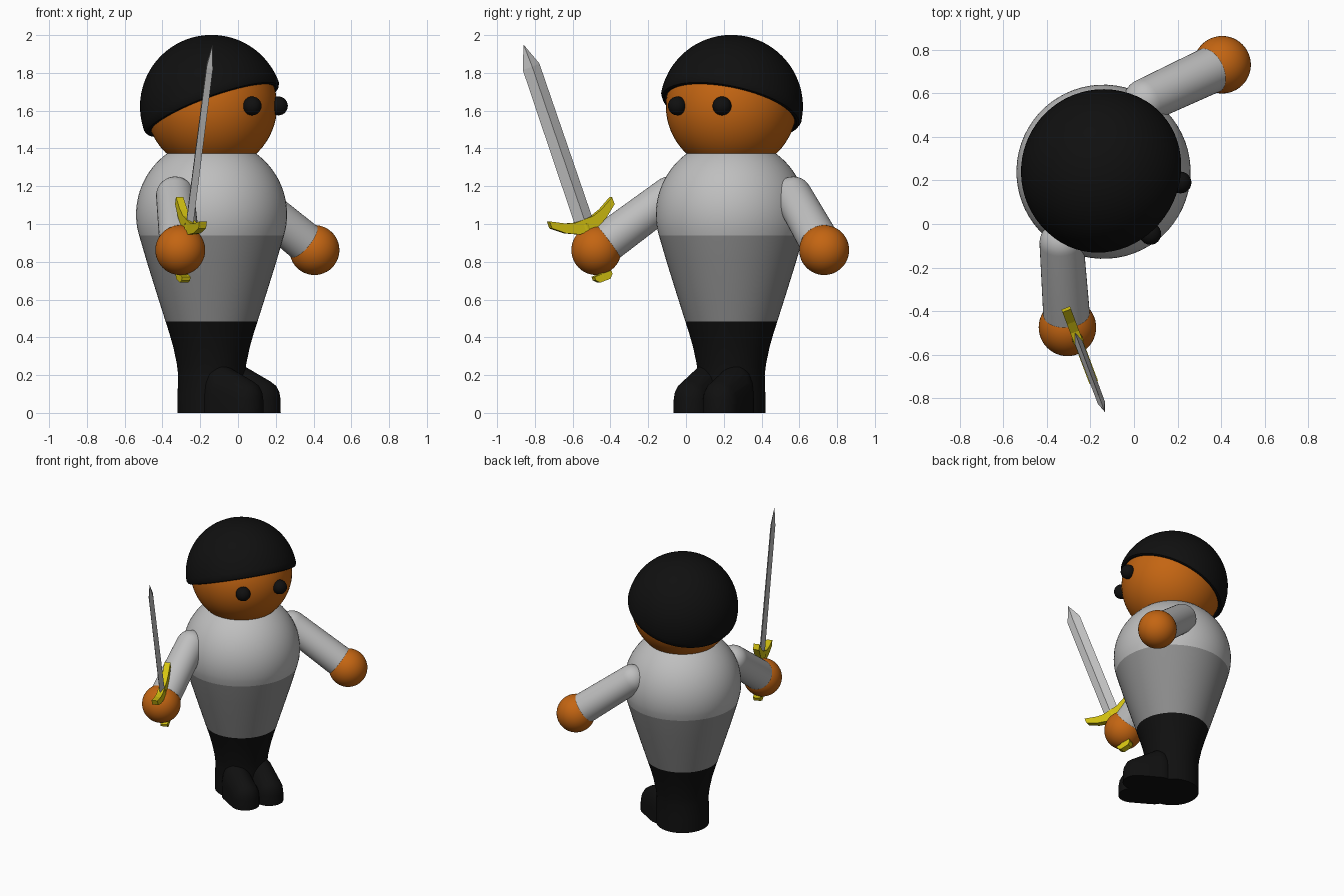
import bpy, bmesh, math
from mathutils import Matrix, Vector

if "Cube" in bpy.data.objects:
    bpy.data.objects.remove(bpy.data.objects["Cube"])


def material(name, *rgb):
    m = bpy.data.materials.new(name)
    m.diffuse_color = (*rgb, 1)
    m.use_nodes = True
    m.node_tree.nodes["Principled BSDF"].inputs["Base Color"].default_value = m.diffuse_color
    return m


BLACK = material("black", 0.005, 0.005, 0.005)
SKIN = material("orange", 0.55, 0.13, 0.006)
LIGHT = material("light_grey", 0.52, 0.52, 0.52)
DARK = material("dark_grey", 0.27, 0.27, 0.27)
GOLD = material("yellow", 0.68, 0.56, 0.006)

# Figure frame: local x is forward, local y is its left side
FIGURE = Matrix.Translation((-0.14, 0.24, 0)) @ Matrix.Rotation(math.radians(-30.5), 4, 'Z')


def finish(bm, name, mats, matrix, angle=32, rule=None):
    """Turn a bmesh into an object, smooth except at sharp edges."""
    bmesh.ops.recalc_face_normals(bm, faces=bm.faces[:])
    for f in bm.faces:
        f.smooth = angle > 0
        if rule:
            f.material_index = rule(f.calc_center_median())
    for e in bm.edges:
        e.smooth = e.calc_face_angle(0) < math.radians(angle)
    me = bpy.data.meshes.new(name)
    bm.to_mesh(me)
    bm.free()
    for m in mats:
        me.materials.append(m)
    ob = bpy.data.objects.new(name, me)
    ob.matrix_world = matrix
    bpy.context.collection.objects.link(ob)
    return ob


def lathe(name, profile, mats, matrix, n=64, rule=None):
    """Revolve (radius, z) points about z, ends capped."""
    bm = bmesh.new()
    rings = []
    for r, z in profile:
        rings.append([bm.verts.new((r * math.cos(2 * math.pi * i / n),
                                    r * math.sin(2 * math.pi * i / n), z)) for i in range(n)])
    for a, b in zip(rings, rings[1:]):
        for i in range(n):
            bm.faces.new((a[i], a[(i + 1) % n], b[(i + 1) % n], b[i]))
    bm.faces.new(rings[0])
    bm.faces.new(rings[-1])
    bmesh.ops.remove_doubles(bm, verts=bm.verts[:], dist=1e-5)
    return finish(bm, name, mats, matrix, rule=rule)


def arc(r, cz, a0, a1, n):
    """Circular profile by latitude in degrees."""
    lat = [math.radians(a0 + (a1 - a0) * i / n) for i in range(n + 1)]
    return [(max(r * math.cos(t), 0.0005), cz + r * math.sin(t)) for t in lat]


def ball(name, centre, r, mat, n=48):
    return lathe(name, arc(r, 0, -90, 90, n // 2), [mat], FIGURE @ Matrix.Translation(centre), n)


def prism(name, outline, half, mat, matrix):
    """Extrude a flat outline (x, z) to both sides along y."""
    bm = bmesh.new()
    f = bm.faces.new([bm.verts.new((x, -half, z)) for x, z in outline])
    ext = bmesh.ops.extrude_face_region(bm, geom=[f])['geom']
    bmesh.ops.translate(bm, vec=(0, 2 * half, 0),
                        verts=[v for v in ext if isinstance(v, bmesh.types.BMVert)])
    return finish(bm, name, [mat], matrix, angle=0)


# Body: legs, skirt of the tunic and rounded chest, coloured by height
body = [(0.18, 0), (0.18, 0.1), (0.177, 0.2), (0.184, 0.26), (0.203, 0.35), (0.223, 0.42),
        (0.244, 0.485), (0.29, 0.63), (0.34, 0.79), (0.384, 0.94)]
body += arc(0.4, 1.05, -10, 60, 20)
lathe("body", body, [BLACK, DARK, LIGHT], FIGURE,
      rule=lambda c: 0 if c.z < 0.485 else 1 if c.z < 0.94 else 2)

# Head and tilted hair cap with a rolled rim
ball("head", (0, 0, 1.625), 0.347, SKIN, 64)
hair = [(0.335, -0.012), (0.357, -0.022), (0.37, -0.018)] + arc(0.379, 0, 0, 90, 24)
lathe("hair", hair, [BLACK],
      FIGURE @ Matrix.Translation((0, 0, 1.622)) @ Matrix.Rotation(math.radians(-23), 4, 'Y'))

# Paired parts
for side, s in (("left", 1), ("right", -1)):
    ball(side + "_eye", (0.33, s * 0.137, 1.625), 0.05, BLACK, 24)

    shoulder, hand = Vector((0, s * 0.38, 1.15)), Vector((0.22, s * 0.70, 0.862))
    ball(side + "_hand", hand, 0.132, SKIN)
    axis = hand - shoulder
    sleeve = arc(0.101, 0, -90, 0, 10) + [(0.107, axis.length - 0.078)]
    lathe(side + "_sleeve", sleeve, [LIGHT],
          FIGURE @ Matrix.Translation(shoulder) @ axis.to_track_quat('Z', 'Y').to_matrix().to_4x4(), 40)

    # Shoe: hull of a low toe dome and a taller instep dome
    bm = bmesh.new()
    for fwd, h in ((0.26, 0.175), (0.11, 0.255)):
        for r, k in ((0.097, 0), (0.096, 0.4), (0.09, 0.62), (0.072, 0.82), (0.042, 0.95), (0.012, 1)):
            for i in range(28):
                t = 2 * math.pi * i / 28
                bm.verts.new((fwd + r * math.cos(t), s * 0.09 + r * math.sin(t), h * k))
    bmesh.ops.convex_hull(bm, input=bm.verts[:])
    bmesh.ops.delete(bm, geom=[v for v in bm.verts if not v.link_faces], context='VERTS')
    finish(bm, side + "_shoe", [BLACK], FIGURE, angle=40)

# Sword frame: z runs along the blade, x across its width, origin at the pommel
base = Vector((-0.295, -0.435, 0.70))
along = (Vector((-0.135, -0.86, 1.95)) - base).normalized()
flat = Vector((-along.y, along.x, 0)).normalized()
across = flat.cross(along)
SWORD = Matrix.Translation(base) @ Matrix((across, flat, along)).transposed().to_4x4()

# Blade: diamond section narrowing to a point
bm = bmesh.new()
rings = [[bm.verts.new(p) for p in ((w, 0, z), (0, t, z), (-w, 0, z), (0, -t, z))]
         for z, w, t in ((0.32, 0.053, 0.019), (1.205, 0.05, 0.017))]
tip = bm.verts.new((0, 0, 1.33))
for i in range(4):
    j = (i + 1) % 4
    bm.faces.new((rings[0][i], rings[0][j], rings[1][j], rings[1][i]))
    bm.faces.new((rings[1][i], rings[1][j], tip))
bm.faces.new(rings[0])
finish(bm, "blade", [LIGHT], SWORD, angle=0)

# Guard with raised ends, grip and pommel
half_guard = [(0.05, -0.062), (0.12, -0.03), (0.188, 0.022), (0.188, 0.062), (0.11, 0.022), (0.055, 0.005)]
outline = half_guard + [(-x, z) for x, z in reversed(half_guard)]
prism("guard", outline, 0.021, GOLD, SWORD @ Matrix.Translation((0, 0, 0.34)))
lathe("grip", [(0.025, 0.02), (0.025, 0.32)], [GOLD], SWORD, 12)
prism("pommel", [(-0.03, 0), (0.03, 0), (0.05, 0.02), (0.05, 0.04), (-0.05, 0.04), (-0.05, 0.02)],
      0.024, GOLD, SWORD)
